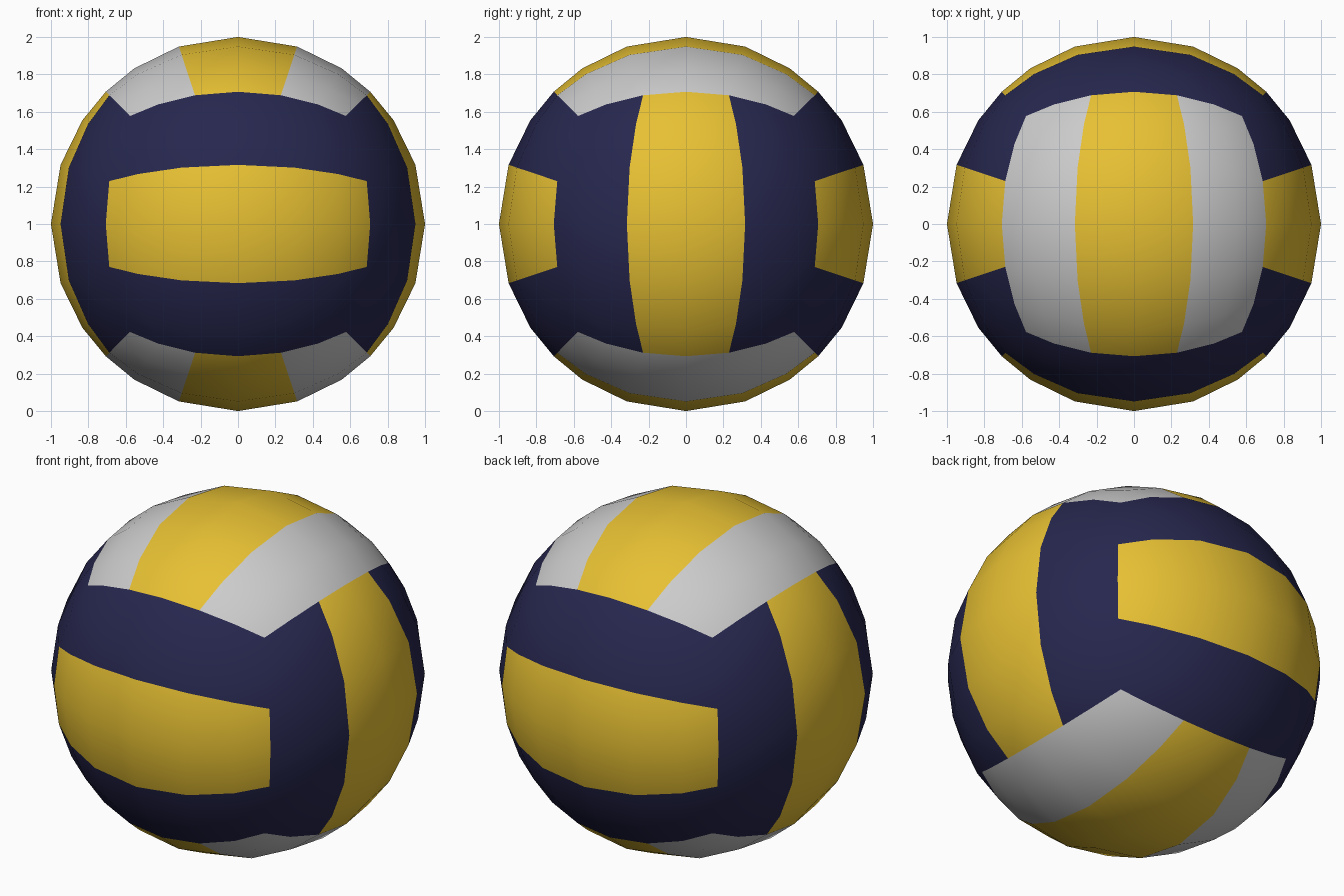
import bpy
import bmesh
from mathutils import Vector

if "Cube" in bpy.data.objects:
    bpy.data.objects.remove(bpy.data.objects["Cube"])


def material(name, rgb):
    m = bpy.data.materials.new(name)
    m.diffuse_color = (*rgb, 1.0)
    m.use_nodes = True
    m.node_tree.nodes["Principled BSDF"].inputs["Base Color"].default_value = m.diffuse_color
    return m


YELLOW, NAVY, WHITE = 0, 1, 2
colours = [
    material("yellow", (0.80, 0.53, 0.033)),
    material("navy", (0.02, 0.02, 0.078)),
    material("white", (0.60, 0.60, 0.60)),
]

# Cube with a 6 x 6 grid on each side
bm = bmesh.new()
bmesh.ops.create_cube(bm, size=2.0)
bmesh.ops.subdivide_edges(bm, edges=bm.edges[:], cuts=5, use_grid_fill=True)

# Each side has three strips; the strip direction turns from side to side
across = {0: 1, 1: 2, 2: 0}   # side axis -> axis across its strips
for f in bm.faces:
    c = f.calc_center_median()
    side = max(range(3), key=lambda i: abs(c[i]))
    if abs(c[across[side]]) < 1 / 3:
        f.material_index = YELLOW
    else:
        f.material_index = WHITE if side == 2 else NAVY
    f.smooth = True

# Round the cube into a ball resting on the ground
for v in bm.verts:
    v.co = v.co.normalized() + Vector((0, 0, 1))
bmesh.ops.recalc_face_normals(bm, faces=bm.faces[:])

mesh = bpy.data.meshes.new("ball")
bm.to_mesh(mesh)
bm.free()
for m in colours:
    mesh.materials.append(m)
ball = bpy.data.objects.new("ball", mesh)
bpy.context.collection.objects.link(ball)
